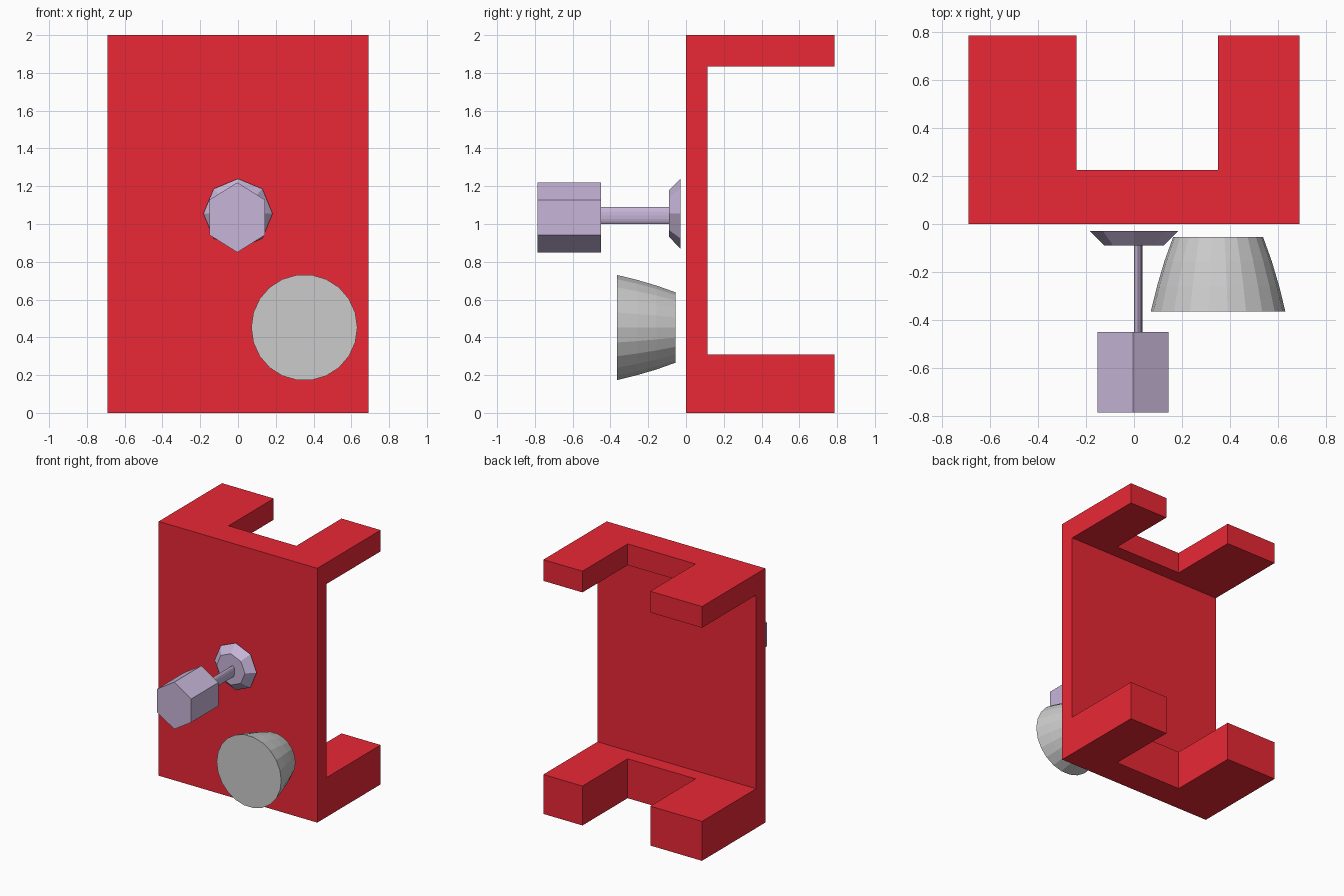
import bpy, bmesh
from math import sin, cos, pi

if "Cube" in bpy.data.objects:
    bpy.data.objects.remove(bpy.data.objects["Cube"])


def material(name, rgb):
    m = bpy.data.materials.new(name)
    m.diffuse_color = (*rgb, 1)
    m.use_nodes = True
    m.node_tree.nodes["Principled BSDF"].inputs["Base Color"].default_value = m.diffuse_color
    return m


def loft(name, rings, mat=None):
    """Skin a stack of closed rings and cap both ends."""
    bm = bmesh.new()
    loops = [[bm.verts.new(p) for p in ring] for ring in rings]
    n = len(loops[0])
    for a, b in zip(loops, loops[1:]):
        for i in range(n):
            j = (i + 1) % n
            bm.faces.new((a[i], a[j], b[j], b[i]))
    bm.faces.new(loops[0])
    bm.faces.new(loops[-1])
    bmesh.ops.recalc_face_normals(bm, faces=bm.faces)
    mesh = bpy.data.meshes.new(name)
    bm.to_mesh(mesh)
    bm.free()
    if mat:
        mesh.materials.append(mat)
    ob = bpy.data.objects.new(name, mesh)
    bpy.context.collection.objects.link(ob)
    return ob


def ring(x, y, z, rx, rz, n, phase=0):
    """Ring of n points around an axis parallel to y."""
    angles = [phase + 2 * pi * i / n for i in range(n)]
    return [(x + rx * cos(a), y, z + rz * sin(a)) for a in angles]


red = material("red", (0.82, 0.021, 0.036))
lilac = material("lilac", (0.57, 0.465, 0.69))
pale_grey = material("pale_grey", (0.63, 0.655, 0.655))

# Bracket: C-shaped side profile (y, z) swept across the width
profile = [(0, 0), (0.787, 0), (0.787, 0.31), (0.114, 0.31),
           (0.114, 1.833), (0.787, 1.833), (0.787, 2), (0, 2)]
bracket = loft("bracket", [[(x, y, z) for y, z in profile] for x in (-0.69, 0.69)], red)

# Notch through both flanges
notch = loft("notch_cutter", [[(x, y, z) for x, y in
             ((-0.24, 0.225), (0.35, 0.225), (0.35, 1), (-0.24, 1))] for z in (-0.2, 2.2)])
notch.hide_render = True
notch.hide_viewport = True
cut = bracket.modifiers.new("notch", 'BOOLEAN')
cut.operation = 'DIFFERENCE'
cut.solver = 'EXACT'
cut.object = notch

# Handle: hexagonal grip, thin oval shaft, octagonal flared collar
loft("grip", [ring(-0.004, y, 1.035, 0.171, 0.185, 6, pi / 2) for y in (-0.787, -0.45)], lilac)
loft("shaft", [ring(0.017, y, 1.045, 0.0175, 0.045, 16) for y in (-0.45, -0.09)], lilac)
loft("collar", [ring(0, -0.09, 1.055, 0.123, 0.123, 8),
                ring(0, -0.03, 1.055, 0.183, 0.185, 8)], lilac)

# Button: tapered, slightly bulging knob, wide end forward
loft("button", [ring(0.351, y, 0.452, r, r, 22) for y, r in
                ((-0.365, 0.281), (-0.26, 0.255), (-0.155, 0.224), (-0.055, 0.188))], pale_grey)
